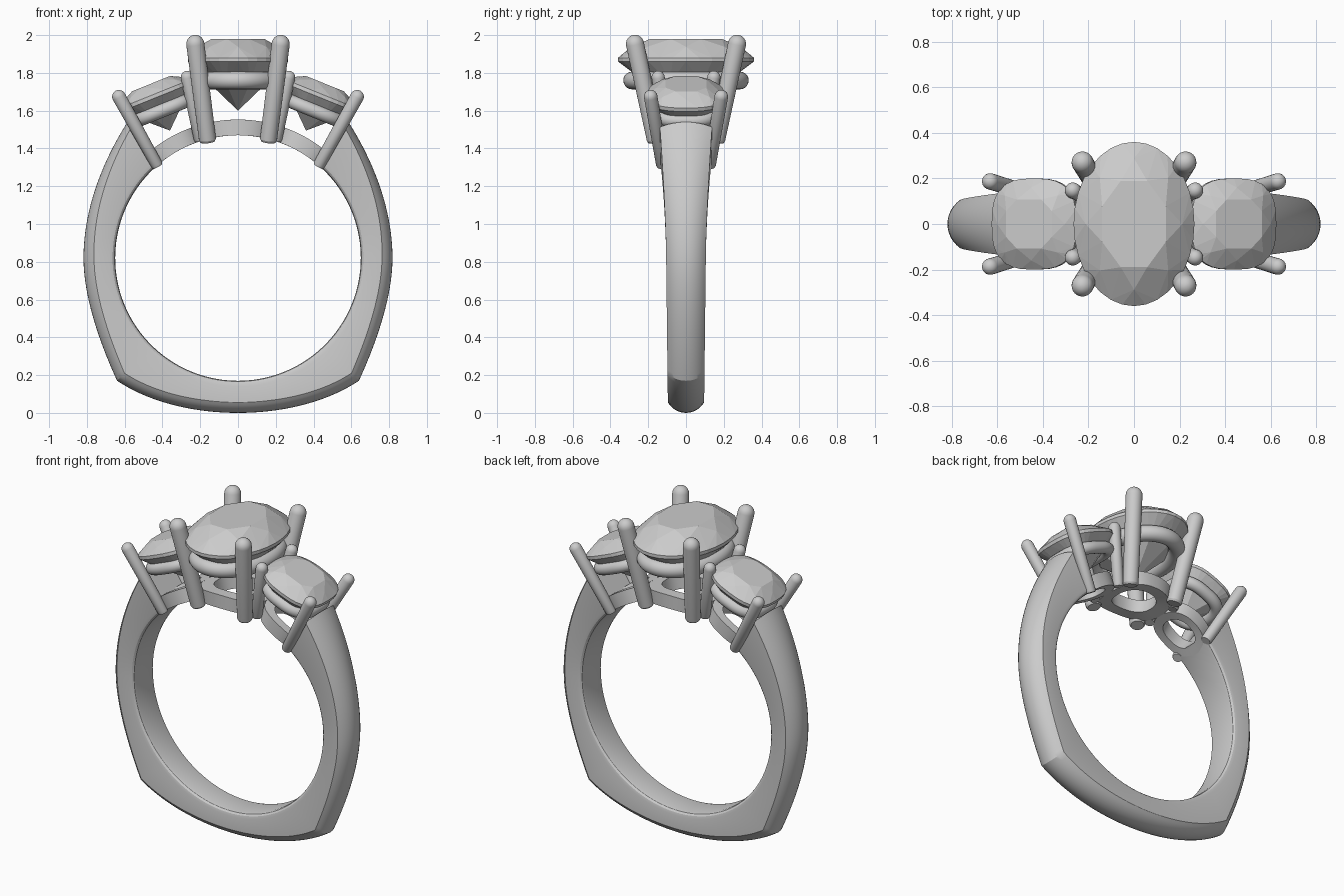
import bpy, bmesh
from math import sin, cos, pi, radians, atan, hypot
from mathutils import Vector, Matrix
from mathutils.geometry import interpolate_bezier

if "Cube" in bpy.data.objects:
    bpy.data.objects.remove(bpy.data.objects["Cube"])

R, CZ = 0.65, 0.82          # finger hole radius and centre height


def finish(name, bm, smooth=True):
    bmesh.ops.recalc_face_normals(bm, faces=bm.faces)
    mesh = bpy.data.meshes.new(name)
    bm.to_mesh(mesh)
    bm.free()
    ob = bpy.data.objects.new(name, mesh)
    bpy.context.collection.objects.link(ob)
    if smooth:
        bpy.ops.object.select_all(action='DESELECT')
        ob.select_set(True)
        bpy.context.view_layer.objects.active = ob
        bpy.ops.object.shade_smooth_by_angle(angle=radians(25))
    return ob


def loft(name, rings, closed=False):
    """Skin a list of equal-length cross-sections."""
    bm = bmesh.new()
    vs = [[bm.verts.new(p) for p in ring] for ring in rings]
    n, m = len(vs), len(vs[0])
    for i in range(n if closed else n - 1):
        a, b = vs[i], vs[(i + 1) % n]
        for j in range(m):
            k = (j + 1) % m
            bm.faces.new((a[j], a[k], b[k], b[j]))
    if not closed:
        bm.faces.new(vs[0])
        bm.faces.new(vs[-1])
    return finish(name, bm)


def oval(a, rx, ry, n=2):
    """Point on a superellipse; n=2 is oval, larger is cushion-shaped."""
    f = lambda c: (abs(c) ** (2 / n)) * (1 if c >= 0 else -1)
    return rx * f(cos(a)), ry * f(sin(a))


def prong(name, base, tip, r0, r1):
    base, tip = Vector(base), Vector(tip)
    axis = (tip - base).normalized()
    rot = axis.to_track_quat('Z', 'Y')
    neck = tip - axis * r1
    stations = [(base, r0 * 0.85), (base + axis * 0.012, r0)]
    stations += [(neck + axis * r1 * sin(t), r1 * cos(t))
                 for t in (radians(d) for d in (0, 18, 36, 54, 70, 82))]
    loft(name, [[c + rot @ Vector((r * cos(2 * pi * i / 24), r * sin(2 * pi * i / 24), 0))
                 for i in range(24)] for c, r in stations])


def rail(name, mat, rx, ry, minor, n=2):
    rings = []
    for i in range(64):
        a = 2 * pi * i / 64
        p = Vector((*oval(a, rx, ry, n), 0))
        q = Vector((*oval(a + 0.02, rx, ry, n), 0)) - Vector((*oval(a - 0.02, rx, ry, n), 0))
        out = Vector((q.y, -q.x, 0)).normalized()
        rings.append([mat @ (p + minor * (out * cos(b) + Vector((0, 0, sin(b)))))
                      for b in (2 * pi * k / 20 for k in range(20))])
    loft(name, rings, True)


def gem(name, mat, rx, ry, crown, depth, n=2):
    """Faceted stone: hull of table, crown, girdle, pavilion and culet points."""
    bm = bmesh.new()
    tiers = [(8, 0.5, 0.57, crown), (8, 0, 0.80, crown * 0.62), (32, 0, 1, 0.01),
             (32, 0, 1, -0.01), (8, 0.5, 0.62, -depth * 0.46)]
    for count, shift, s, z in tiers:
        for i in range(count):
            x, y = oval(2 * pi * (i + shift) / count, rx * s, ry * s, n)
            bm.verts.new(mat @ Vector((x, y, z)))
    bm.verts.new(mat @ Vector((0, 0, -depth)))
    bmesh.ops.convex_hull(bm, input=bm.verts)
    bmesh.ops.dissolve_limit(bm, angle_limit=radians(1), verts=bm.verts, edges=bm.edges)
    finish(name, bm, False)


def base_ring(name, tilt, rx, ry, hole):
    """Oval collar wrapped on the finger cylinder."""
    rings = []
    for i in range(64):
        ring = []
        for s, r in ((1, R), (1, R + 0.083), (hole, R + 0.083), (hole, R)):
            x, y = oval(2 * pi * i / 64, rx * s, ry * s, 2.3)
            t = tilt + x / R
            ring.append((r * sin(t), y, CZ + r * cos(t)))
        rings.append(ring)
    loft(name, rings, True)


# Shank: outer outline from the bottom centre, past the corner, up to the shoulder
V = Vector
half = []
for p, h1, h2, q, n in (((0, 0), (0.22, 0), (0.46, 0.05), (0.64, 0.17), 20),
                        ((0.64, 0.17), (0.70, 0.30), (0.818, 0.58), (0.818, 0.82), 20),
                        ((0.818, 0.82), (0.818, 1.03), (0.75, 1.28), (0.585, 1.54), 20)):
    pts = interpolate_bezier(V(p), V(h1), V(h2), V(q), n)
    half += [(v.x, v.y) for v in pts][1 if half else 0:]
outline = [(-x, z) for x, z in half[:0:-1]] + half

rings = []
for x, z in outline:
    d = V((x, 0, z - CZ))
    ro = d.length
    d.normalize()
    up = max(0, (z - 0.82) / 0.72)
    w = 0.096 + 0.009 * min(1, z / 0.82) + 0.033 * up ** 1.5
    dome = 0.056 - 0.022 * up
    # flat sides, softened inner edge, domed outside
    sec = [(-w, R + 0.03), (-w + 0.004, R + 0.014), (-w + 0.013, R + 0.004), (-w + 0.03, R),
           (w - 0.03, R), (w - 0.013, R + 0.004), (w - 0.004, R + 0.014), (w, R + 0.03)]
    ang = 2 * atan(dome / w)
    rad = w / sin(ang)
    for k in range(13):
        t = ang * (1 - k / 6)
        sec.append((rad * sin(t), ro - rad + rad * cos(t)))
    rings.append([V((0, y, CZ)) + d * r + V((0, y, 0)) - V((0, y, 0)) for y, r in sec])
loft("shank", rings)

# Centre setting
gem("centre_stone", Matrix.Translation((0, 0, 1.87)), 0.265, 0.36, 0.11, 0.27)
rail("centre_rail", Matrix.Translation((0, 0, 1.76)), 0.205, 0.285, 0.047)
base_ring("centre_base", 0, 0.2, 0.185, 0.62)
for sx in (-1, 1):
    for sy in (-1, 1):
        prong("centre_prong", (sx * 0.16, sy * 0.16, 1.435), (sx * 0.232, sy * 0.28, 2.0),
              0.045, 0.048)

# Side settings
for sx in (-1, 1):
    tilt = sx * radians(22)
    turn = Matrix.Rotation(tilt, 4, 'Y')
    gem("side_stone", Matrix.Translation((sx * 0.435, 0, 1.68)) @ turn, 0.2, 0.2, 0.068, 0.2, 2.8)
    rail("side_rail", Matrix.Translation((sx * 0.402, 0, 1.6)) @ turn, 0.15, 0.15, 0.036, 2.8)
    base_ring("side_base", sx * radians(31), 0.155, 0.14, 0.64)
    for sy in (-1, 1):
        prong("side_outer_prong", (sx * 0.425, sy * 0.125, 1.305), (sx * 0.648, sy * 0.192, 1.705),
              0.032, 0.036)
        prong("side_inner_prong", (sx * 0.2, sy * 0.1, 1.44), (sx * 0.275, sy * 0.152, 1.81),
              0.032, 0.035)
